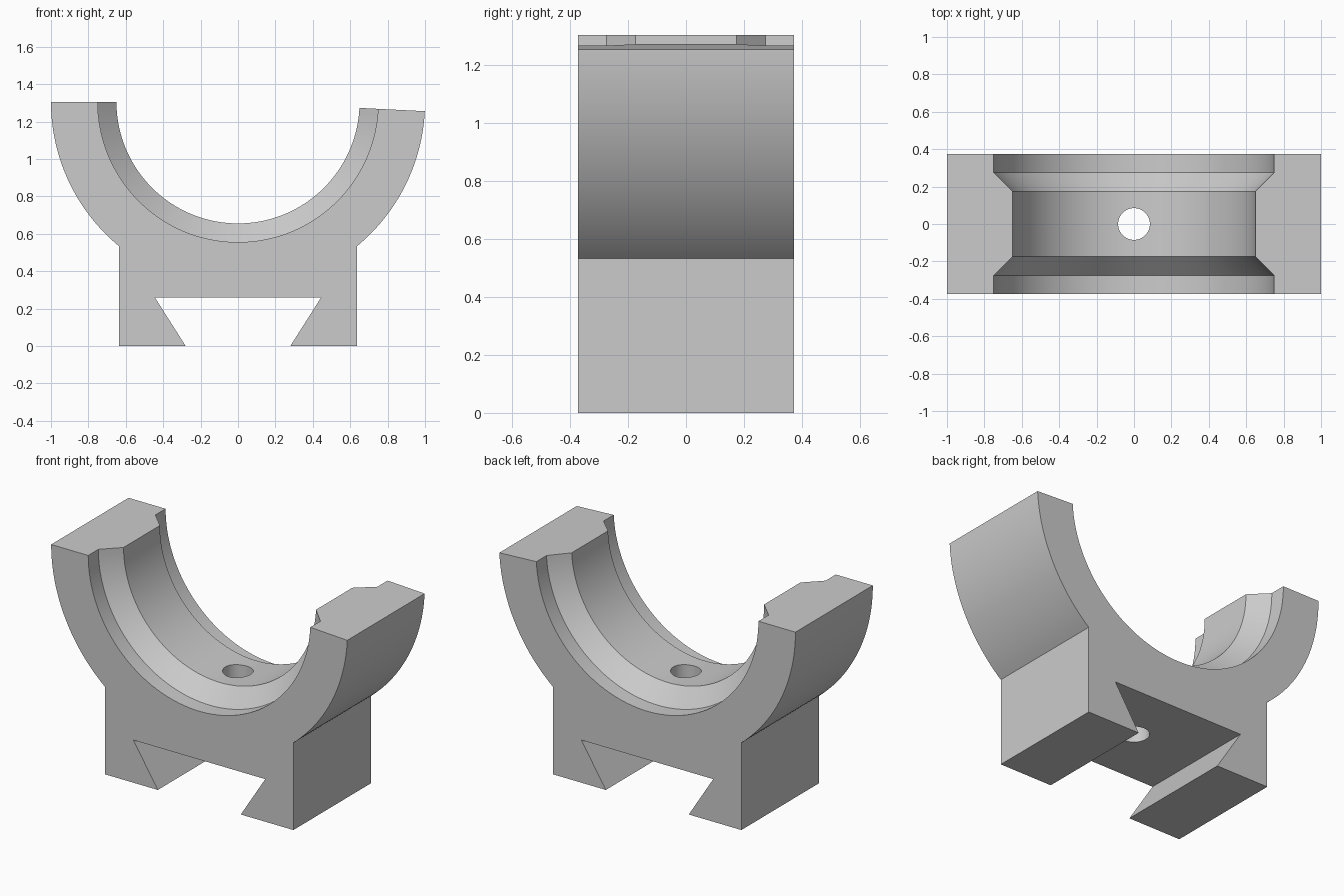
import bpy
import bmesh
from math import sin, cos, asin, pi, radians

cube = bpy.data.objects.get("Cube")
if cube:
    bpy.data.objects.remove(cube, do_unlink=True)

AXIS_Z = 1.305      # height of the bore axis
OUTER = 1.0         # cradle outer radius
BORE = 0.65         # central bore radius
COUNTERBORE = 0.75  # wider radius at both mouths
HALF_DEPTH = 0.373
BASE = 0.635        # half width of the foot

grey = bpy.data.materials.new("light_grey")
grey.use_nodes = True
colour = (0.6, 0.6, 0.6, 1)
grey.diffuse_color = colour
grey.node_tree.nodes["Principled BSDF"].inputs["Base Color"].default_value = colour


def finish(bm, name):
    bmesh.ops.recalc_face_normals(bm, faces=bm.faces)
    mesh = bpy.data.meshes.new(name)
    bm.to_mesh(mesh)
    bm.free()
    mesh.materials.append(grey)
    obj = bpy.data.objects.new(name, mesh)
    bpy.context.collection.objects.link(obj)
    return obj


def arc(start, end, steps):
    """Points on the outer circle; angles are measured from +x."""
    angles = [start + (end - start) * i / steps for i in range(steps + 1)]
    return [(OUTER * cos(a), AXIS_Z + OUTER * sin(a)) for a in angles]


def extrude_profile(name, points):
    bm = bmesh.new()
    face = bm.faces.new([bm.verts.new((x, -HALF_DEPTH, z)) for x, z in points])
    side = bmesh.ops.extrude_face_region(bm, geom=[face])["geom"]
    moved = [v for v in side if isinstance(v, bmesh.types.BMVert)]
    bmesh.ops.translate(bm, verts=moved, vec=(0, 2 * HALF_DEPTH, 0))
    return finish(bm, name)


def lathe_cutter(name, profile, segments):
    """Closed solid turned about the bore axis, from (radius, y) pairs."""
    bm = bmesh.new()
    rings = []
    for r, y in profile:
        angles = [2 * pi * i / segments for i in range(segments)]
        rings.append([bm.verts.new((r * cos(a), y, AXIS_Z + r * sin(a))) for a in angles])
    for a, b in zip(rings, rings[1:]):
        for i in range(segments):
            j = (i + 1) % segments
            bm.faces.new((a[i], a[j], b[j], b[i]))
    bm.faces.new(rings[0])
    bm.faces.new(rings[-1])
    return finish(bm, name)


# Cradle and dovetail foot in one profile; the right arm stops slightly short
foot_angle = asin((OUTER ** 2 - BASE ** 2) ** 0.5)
foot = [(-BASE, 0), (-0.28, 0), (-0.445, 0.26),
        (0.445, 0.26), (0.28, 0), (BASE, 0)]
profile = (arc(-pi, -pi + foot_angle, 32) + foot
           + arc(-foot_angle, -radians(2.86), 32) + [(0, AXIS_Z)])
body = extrude_profile("dovetail_cradle", profile)

# Stepped bore: wide mouths, chamfers and a narrower middle
half = [(BORE, 0.175), (COUNTERBORE, 0.275), (COUNTERBORE, 0.6)]
bore = lathe_cutter("bore_cutter", [(r, -y) for r, y in reversed(half)] + half, 144)

# Vertical screw hole through the floor of the cradle
bm = bmesh.new()
bmesh.ops.create_cone(bm, cap_ends=True, segments=48, radius1=0.085,
                      radius2=0.085, depth=0.8)
bmesh.ops.translate(bm, verts=bm.verts, vec=(0, 0, 0.5))
hole = finish(bm, "screw_hole_cutter")

bpy.ops.object.select_all(action="DESELECT")
body.select_set(True)
bpy.context.view_layer.objects.active = body
for cutter in (bore, hole):
    cutter.hide_render = True
    mod = body.modifiers.new(cutter.name, "BOOLEAN")
    mod.operation = "DIFFERENCE"
    mod.solver = "EXACT"
    mod.object = cutter
    bpy.ops.object.modifier_apply(modifier=mod.name)
    bpy.data.objects.remove(cutter, do_unlink=True)

bpy.ops.object.shade_smooth_by_angle(angle=radians(30))
